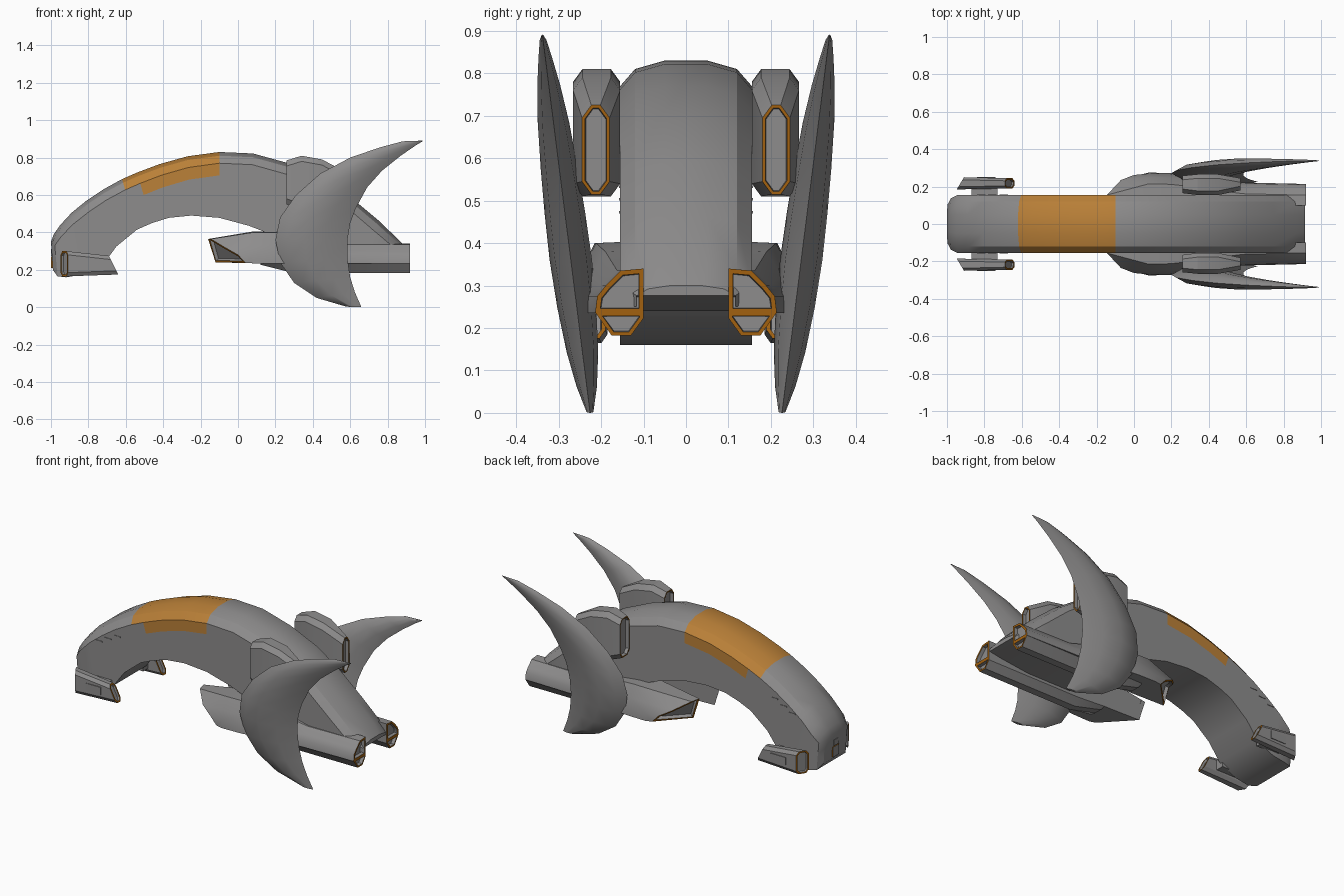
import bpy, bmesh, math
from mathutils import Vector

cube = bpy.data.objects.get("Cube")
if cube:
    bpy.data.objects.remove(cube, do_unlink=True)


def material(name, colour):
    mat = bpy.data.materials.new(name)
    mat.use_nodes = True
    mat.diffuse_color = (*colour, 1)
    mat.node_tree.nodes["Principled BSDF"].inputs["Base Color"].default_value = (*colour, 1)
    return mat


GREY = material("hull grey", (.27, .265, .265))
BAND = material("band orange", (.5, .22, .04))
TRIM = material("trim orange", (.36, .12, .005))


def finish(bm, name, mirror, angle):
    """Turn a bmesh into a shaded object, mirrored to the other side if asked."""
    mesh = bpy.data.meshes.new(name)
    bm.to_mesh(mesh)
    bm.free()
    for mat in (GREY, BAND, TRIM):
        mesh.materials.append(mat)
    obj = bpy.data.objects.new(name, mesh)
    bpy.context.collection.objects.link(obj)
    if mirror:
        mod = obj.modifiers.new("Mirror", 'MIRROR')
        mod.use_axis = (False, True, False)
        mod.use_mirror_merge = False
    bpy.ops.object.select_all(action='DESELECT')
    obj.select_set(True)
    bpy.context.view_layer.objects.active = obj
    bpy.ops.object.shade_smooth_by_angle(angle=math.radians(angle))
    return obj


def loft(name, rings, mirror=True, rule=None, rims=(), rim=.008, depth=.02, angle=30):
    """Skin a row of cross-sections; rims lists end caps (0, 1) that get a trimmed recess."""
    bm = bmesh.new()
    rows = [[bm.verts.new(p) for p in ring] for ring in rings]
    n = len(rows[0])
    for i, (a, b) in enumerate(zip(rows, rows[1:])):
        for j in range(n):
            k = (j + 1) % n
            face = bm.faces.new((a[j], a[k], b[k], b[j]))
            face.material_index = rule(i, j) if rule else 0
    caps = [bm.faces.new(rows[0]), bm.faces.new(rows[-1])]
    bmesh.ops.recalc_face_normals(bm, faces=bm.faces)
    for end in rims:
        cap = caps[end]
        made = bmesh.ops.inset_individual(bm, faces=[cap], thickness=rim, use_even_offset=True)
        for face in made["faces"]:
            face.material_index = 2
        bmesh.ops.inset_individual(bm, faces=[cap], thickness=.002, depth=-depth)
    return finish(bm, name, mirror, angle)


def octagon(x, y0, y1, z0, z1, cy, cz, lean_y=0, lean_z=0):
    """Chamfered rectangle across x, optionally leaning along y or z."""
    outline = [(y0 + cy, z0), (y1 - cy, z0), (y1, z0 + cz), (y1, z1 - cz),
               (y1 - cy, z1), (y0 + cy, z1), (y0, z1 - cz), (y0, z0 + cz)]
    return [(x + lean_y * (y - y0) + lean_z * (z - z0), y, z) for y, z in outline]


def box(name, lo, hi, mirror=True, colour=0):
    ring = lambda x: [(x, lo[1], lo[2]), (x, hi[1], lo[2]), (x, hi[1], hi[2]), (x, lo[1], hi[2])]
    return loft(name, [ring(lo[0]), ring(hi[0])], mirror, rule=lambda i, j: colour)


# Arched hull: outer and inner points of each section, with its width factor
arch = [(-1, .35, -.99, .2, .68), (-.985, .39, -.965, .165, .88), (-.95, .44, -.92, .16, 1),
        (-.89, .505, -.83, .175, 1), (-.81, .57, -.72, .23, 1), (-.72, .63, -.65, .325, 1),
        (-.62, .685, -.54, .415, 1), (-.54, .72, -.46, .45, 1), (-.42, .765, -.37, .478, 1),
        (-.27, .807, -.25, .49, 1), (-.1, .83, -.1, .478, 1), (.08, .822, .06, .435, 1),
        (.27, .77, .2, .38, 1), (.45, .69, .36, .24, 1), (.6, .59, .5, .24, 1),
        (.75, .465, .65, .24, 1), (.87, .35, .82, .24, 1), (.915, .3, .915, .24, .75)]


def hull_section(ox, oz, ix, iz, wide):
    outer, inner = Vector((ox, 0, oz)), Vector((ix, 0, iz))
    length = (inner - outer).length
    half = []
    for y, d in ((.05, 0), (.12, .02), (.155, .06), (.155, .125), (.155, length)):
        t = min(d / length, 1) if length > .14 else min(d, .15) / .15
        p = outer.lerp(inner, t)
        half.append((p.x, y * wide, p.z))
    return half + [(x, -y, z) for x, y, z in reversed(half)]


def hull_colour(i, j):
    if not 6 <= i < 10 or j == 4:
        return 0
    return 0 if i == 6 and j in (2, 3, 5, 6) else int(j not in (3, 5))


loft("arched_hull", [hull_section(*s) for s in arch], mirror=False, rule=hull_colour)

# Side shells: slanted air intake in front, flowing back into the upper engine duct
intake = [(-.12, .1, .24), (.04, .265, .237), (0, .262, .28), (-.07, .235, .32),
          (-.145, .155, .365), (-.16, .1, .365)]


def shell(x, out, top):
    return [(x, .1, .235), (x, out, .235), (x, out - .005, .275), (x, out - .025, .3 + (top - .34) / 2),
            (x, out - .06, top - .005), (x, .1, top)]


shells = [(.08, .275, .405), (.2, .272, .405), (.38, .25, .385), (.58, .222, .34), (.92, .214, .34)]
loft("engine_shell", [intake] + [shell(*s) for s in shells], rims=(0, 1), rim=.011, angle=35)


# Lower engine ducts
def duct(x, drop):
    return [(x, .1, .237), (x, .214, .237), (x, .175, .237 - drop),
            (x, .13, .237 - drop), (x, .1, .237 - drop / 4)]


loft("lower_duct", [duct(.12, .01), duct(.3, .055), duct(.92, .055)], rims=(1,), rim=.009)

# Crescent fins: leading point, trailing point and half thickness of each section
crescent = [(.58, .003, .66, 0, .008), (.42, .05, .625, .08, .024), (.3, .13, .6, .16, .037),
            (.225, .24, .585, .26, .046), (.2, .36, .585, .36, .05), (.225, .48, .6, .45, .048),
            (.31, .6, .63, .53, .044), (.44, .715, .69, .64, .037), (.6, .8, .77, .73, .027),
            (.76, .855, .87, .81, .016), (.88, .887, .95, .865, .008), (.985, .891, .99, .889, .002)]


def fin_section(lx, lz, tx, tz, thick):
    ring = []
    for t, side in ((0, 0), (.15, .65), (.4, 1), (.7, .75), (1, 0), (.7, -.75), (.4, -1), (.15, -.65)):
        x, z = lx + (tx - lx) * t, lz + (tz - lz) * t
        ring.append((x, .226 + .126 * z + side * thick, z))
    return ring


loft("crescent_fin", [fin_section(*s) for s in crescent], angle=40)

# Shoulder pods beside the hull
pods = [(.26, .165, .258, .55, .785), (.34, .155, .266, .52, .81),
        (.45, .155, .266, .51, .79), (.57, .18, .245, .515, .725)]
loft("shoulder_pod", [octagon(*p, .022, .03) for p in pods], rims=(0, 1), rim=.007, angle=25)

# Nose guns with slanted front and rear openings, held by short struts
loft("nose_gun", [octagon(-.948, .185, .25, .165, .3, .014, .02, lean_y=.6),
                  octagon(-.64, .19, .245, .175, .275, .014, .02, lean_z=-.5)],
     rims=(0, 1), rim=.009, depth=.012)
box("gun_strut", (-.87, .14, .2), (-.73, .19, .26))
box("gun_side_panel", (-.84, .245, .205), (-.74, .2515, .25))

# Nose sensor: trim plate with a small barrel above
box("nose_plate", (-1.0, -.028, .21), (-.985, .028, .27), mirror=False, colour=2)
box("nose_sensor", (-1.0, -.02, .275), (-.98, .02, .31), mirror=False)

# Hull side vents
for n in range(3):
    x = -.84 + n * .06
    box("hull_vent", (x, .15, .47 + n * .03), (x + .045, .158, .476 + n * .03))
